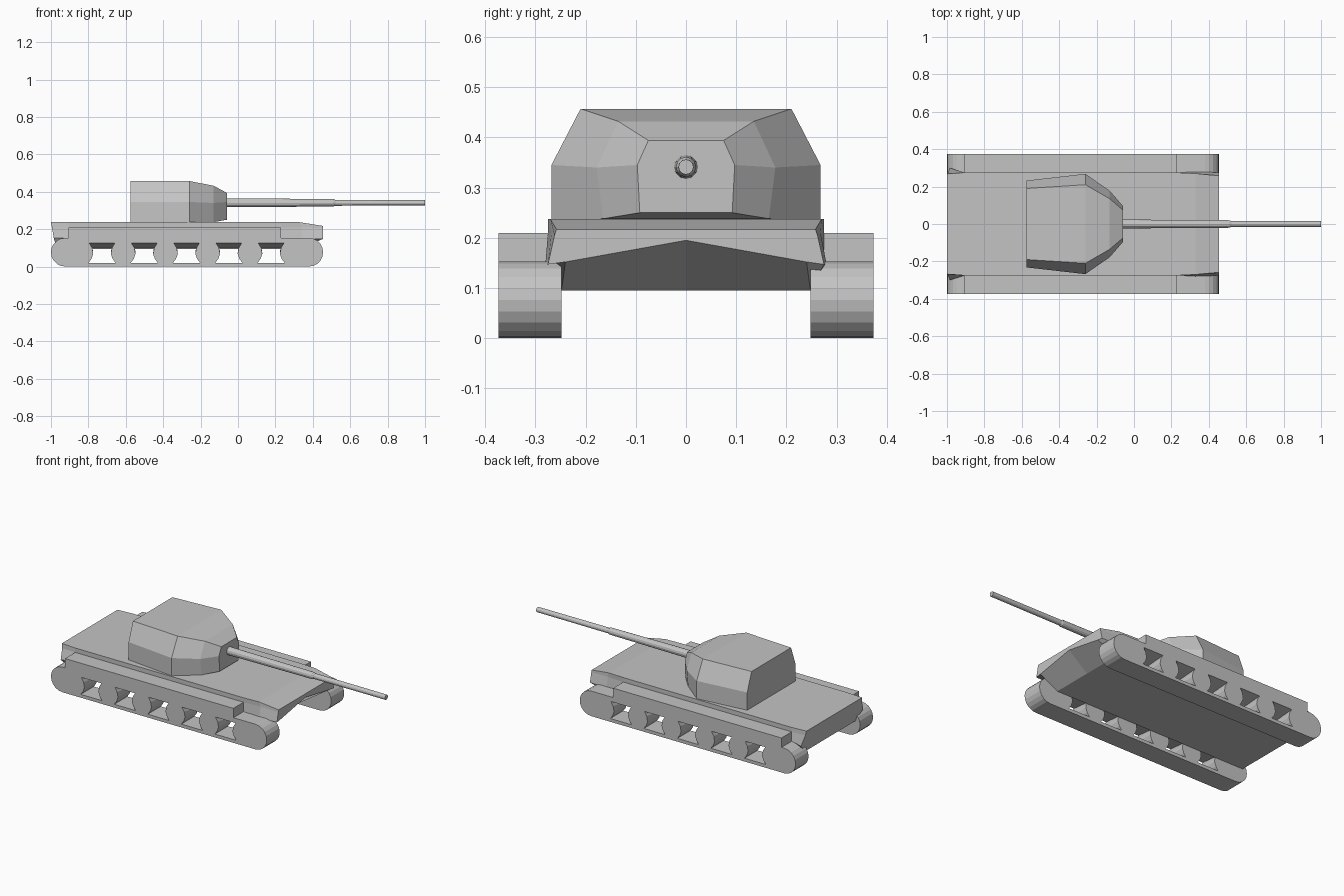
import bpy, bmesh, math

if "Cube" in bpy.data.objects:
    bpy.data.objects.remove(bpy.data.objects["Cube"])

# One plain grey for everything
grey = bpy.data.materials.new("plain_grey")
grey.use_nodes = True
grey.diffuse_color = (0.55, 0.55, 0.55, 1)
grey.node_tree.nodes["Principled BSDF"].inputs["Base Color"].default_value = grey.diffuse_color


def loft(bm, rings):
    """Skin a list of equal rings and close both ends."""
    loops = [[bm.verts.new(p) for p in ring] for ring in rings]
    n = len(loops[0])
    for a, b in zip(loops, loops[1:]):
        for i in range(n):
            j = (i + 1) % n
            bm.faces.new((a[i], a[j], b[j], b[i]))
    bm.faces.new(loops[0])
    bm.faces.new(loops[-1])


def finish(name, bm):
    bmesh.ops.recalc_face_normals(bm, faces=bm.faces)
    mesh = bpy.data.meshes.new(name)
    bm.to_mesh(mesh)
    bm.free()
    mesh.materials.append(grey)
    obj = bpy.data.objects.new(name, mesh)
    bpy.context.collection.objects.link(obj)
    return obj


def solid(name, rings):
    bm = bmesh.new()
    loft(bm, rings)
    return finish(name, bm)


def mirrored(half):
    """Complete a half ring across the centre plane."""
    return half + [(x, -y, z) for x, y, z in reversed(half) if y > 0]


def middle(x):
    return [(x, 0, .095), (x, .248, .095), (x, .275, .153), (x, .275, .21), (x, .275, .237)]


# Hull: undercut stern, straight middle, sloped bow with a notched lower edge
stern = [(-.97, 0, .095), (-.97, .248, .095), (-.985, .30, .153), (-.995, .272, .21), (-1, .268, .237)]
shoulder = [(.33, 0, .095), (.33, .248, .095), (.34, .28, .147), (.34, .268, .21), (.33, .27, .237)]
bow = [(.455, 0, .195), (.455, .24, .152), (.455, .275, .147), (.455, .262, .205), (.455, .258, .217)]
solid("hull", [mirrored(r) for r in (stern, middle(-.905), middle(.23), shoulder, bow)])

# Turret: faceted sections from back to front as x, then y and z of foot, side and roof
sections = [
    (-.575, (.232, .237), (.232, .345), (.19, .457)),
    (-.26, (.268, .237), (.268, .345), (.21, .457)),
    (-.13, (.165, .238), (.178, .34), (.135, .432)),
    (-.06, (.092, .25), (.097, .345), (.075, .394)),
]
solid("turret", [mirrored([(x, y, z) for y, z in pts]) for x, *pts in sections])


# Gun: stepped barrel
def circle(x, r, n=12):
    return [(x, r * math.cos(math.tau * i / n), .341 + r * math.sin(math.tau * i / n)) for i in range(n)]


solid("gun_barrel", [circle(x, r) for x, r in ((-.1, .024), (.2, .022), (.51, .02), (.52, .016), (1, .015))])

# Running gear on both sides
R = .0765
SEG = 10
track_profile = []
for centre, start in ((.455 - R, -math.pi / 2), (-1 + R, math.pi / 2)):
    for i in range(SEG + 1):
        a = start + math.pi * i / SEG
        track_profile.append((centre + R * math.cos(a), R + R * math.sin(a)))

# Gap between two wheels, with a roof sloping down toward the hull
gap_low = [(.072, .02), (.056, .042), (.047, .068)]
gap_outer = gap_low + [(.053, .1), (.068, .125)]
gap_inner = gap_low + [(.048, .085), (.053, .1)]


def gap_ring(cx, half, y):
    return [(cx + d, y, z) for d, z in half] + [(cx - d, y, z) for d, z in reversed(half)]


for side, s in (("left", 1), ("right", -1)):
    track = solid(side + "_track", [[(x, s * y, z) for x, z in track_profile] for y in (.248, .373)])

    bm = bmesh.new()
    for i in range(5):
        cx = -.727 + .226 * i
        loft(bm, [gap_ring(cx, gap_inner, s * .24), gap_ring(cx, gap_outer, s * .375)])
    cutter = finish(side + "_gap_cutter", bm)
    cutter.hide_render = True

    cut = track.modifiers.new("wheel_gaps", 'BOOLEAN')
    cut.operation = 'DIFFERENCE'
    cut.solver = 'EXACT'
    cut.object = cutter
    evaluated = track.evaluated_get(bpy.context.evaluated_depsgraph_get())
    track.data = bpy.data.meshes.new_from_object(evaluated)
    track.modifiers.clear()
    bpy.data.objects.remove(cutter)

    # Fender above the track
    ends = [(.26, .145), (.373, .145), (.373, .21), (.26, .21)]
    solid(side + "_fender", [[(x, s * y, z) for y, z in ends] for x in (-.905, .23)])
